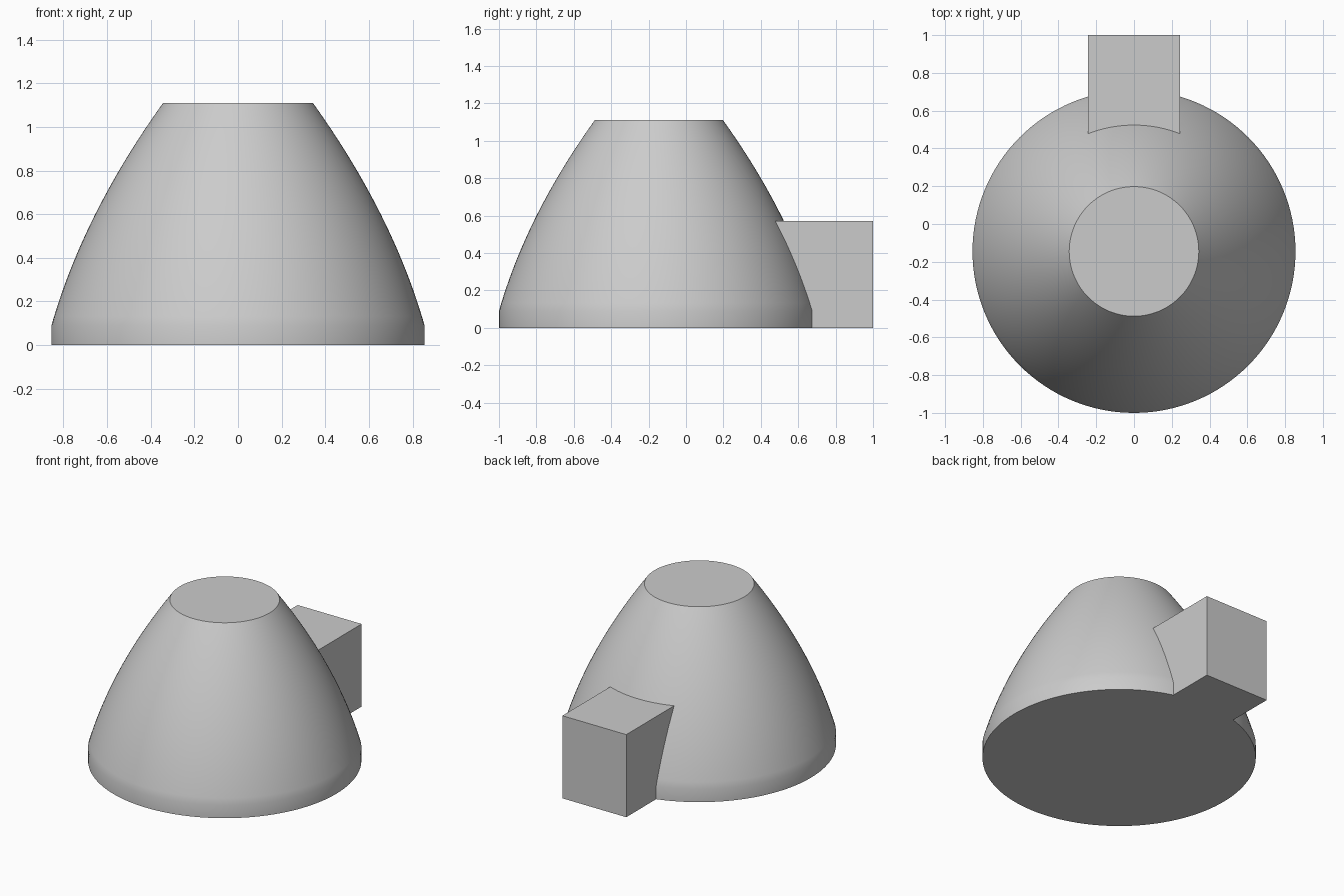
import bpy, bmesh, math
from mathutils import Matrix, Vector

default = bpy.data.objects.get("Cube")
if default:
    bpy.data.objects.remove(default, do_unlink=True)

grey = bpy.data.materials.new("plain grey")
grey.use_nodes = True
color = (0.6, 0.6, 0.6, 1)
grey.diffuse_color = color
grey.node_tree.nodes["Principled BSDF"].inputs["Base Color"].default_value = color

BODY_Y = -0.145
BASE_R, TOP_R = 0.855, 0.343
RIM_Z, TOP_Z = 0.09, 1.11
BULGE = 0.055
SEGMENTS, STEPS = 128, 24


def make_object(name, bm):
    bmesh.ops.recalc_face_normals(bm, faces=bm.faces)
    mesh = bpy.data.meshes.new(name)
    bm.to_mesh(mesh)
    bm.free()
    mesh.materials.append(grey)
    obj = bpy.data.objects.new(name, mesh)
    bpy.context.collection.objects.link(obj)
    return obj


# Domed body: a short straight rim, then a bulging taper to a flat top
profile = [(BASE_R, 0)]
for i in range(STEPS + 1):
    t = i / STEPS
    radius = BASE_R + (TOP_R - BASE_R) * t + 4 * BULGE * t * (1 - t)
    profile.append((radius, RIM_Z + (TOP_Z - RIM_Z) * t))

bm = bmesh.new()
rings = []
for radius, z in profile:
    ring = []
    for k in range(SEGMENTS):
        a = math.tau * k / SEGMENTS
        ring.append(bm.verts.new((radius * math.cos(a), BODY_Y + radius * math.sin(a), z)))
    rings.append(ring)
for low, high in zip(rings, rings[1:]):
    for k in range(SEGMENTS):
        n = (k + 1) % SEGMENTS
        bm.faces.new((low[k], low[n], high[n], high[k]))
bm.faces.new(rings[0])
bm.faces.new(rings[-1])
body = make_object("domed_body", bm)

# Square block at the back, reaching into the body
width, front, back, height = 0.488, 0.2, 1.0, 0.57
bm = bmesh.new()
center = Vector((0, (front + back) / 2, height / 2))
size = Matrix.Diagonal((width, back - front, height, 1))
bmesh.ops.create_cube(bm, size=1, matrix=Matrix.Translation(center) @ size)
block = make_object("back_block", bm)

# Join both into one solid
union = body.modifiers.new("join block", 'BOOLEAN')
union.operation = 'UNION'
union.solver = 'EXACT'
union.object = block
bpy.context.view_layer.objects.active = body
body.select_set(True)
bpy.ops.object.modifier_apply(modifier=union.name)
bpy.data.objects.remove(block, do_unlink=True)
bpy.ops.object.shade_smooth_by_angle(angle=math.radians(25))
